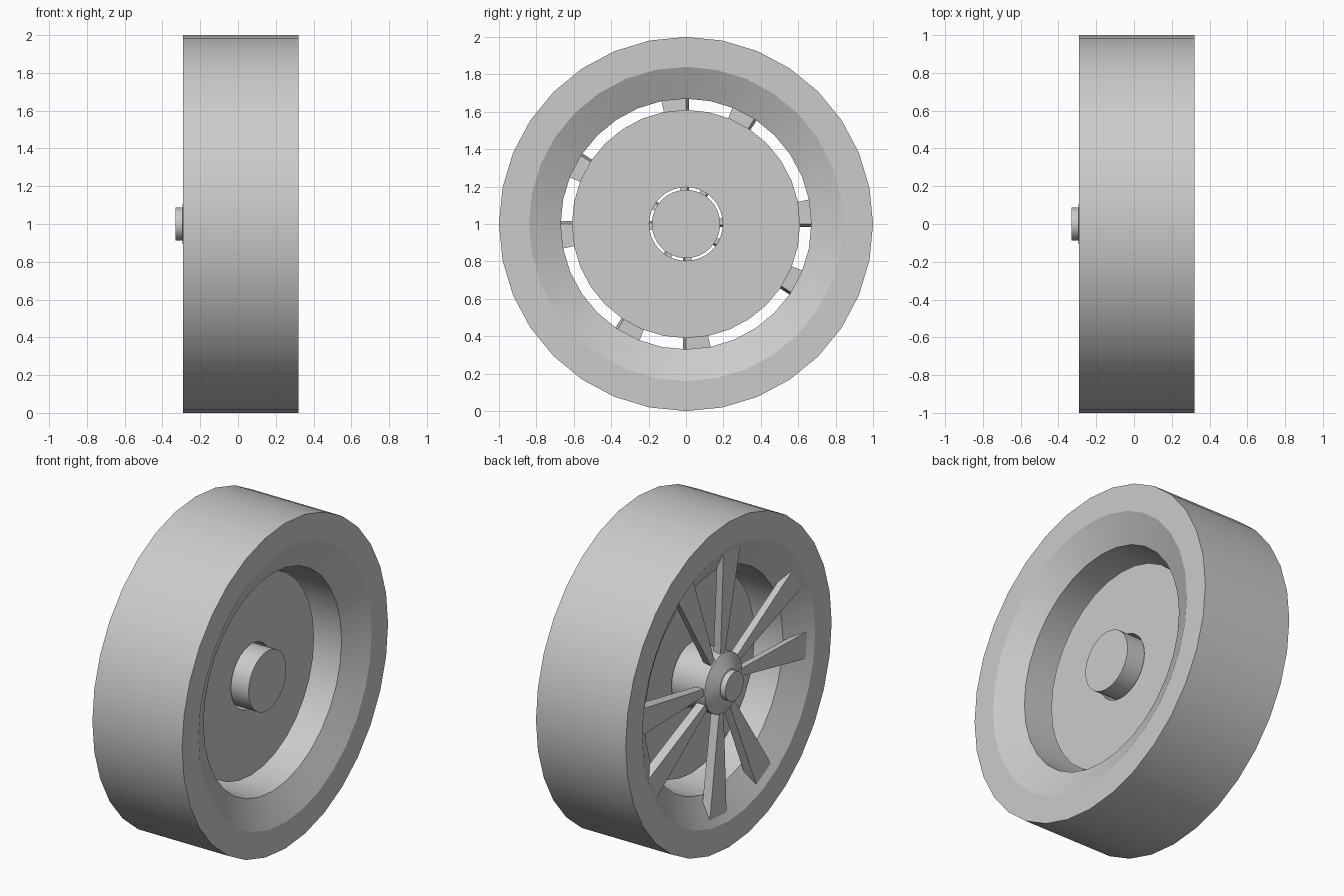
import bpy, bmesh
from math import radians, tau
from mathutils import Matrix, Vector

cube = bpy.data.objects.get("Cube")
if cube:
    bpy.data.objects.remove(cube)

grey = bpy.data.materials.new("plain_grey")
grey.use_nodes = True
colour = (0.6, 0.6, 0.6, 1)
grey.diffuse_color = colour
grey.node_tree.nodes["Principled BSDF"].inputs["Base Color"].default_value = colour

SIDES = 32
AXLE = Vector((0, 0, 1))


def finish(name, bm, smooth=True):
    bmesh.ops.recalc_face_normals(bm, faces=bm.faces)
    mesh = bpy.data.meshes.new(name)
    bm.to_mesh(mesh)
    bm.free()
    mesh.materials.append(grey)
    obj = bpy.data.objects.new(name, mesh)
    obj.location = AXLE
    bpy.context.collection.objects.link(obj)
    if smooth:
        bpy.ops.object.select_all(action="DESELECT")
        bpy.context.view_layer.objects.active = obj
        obj.select_set(True)
        bpy.ops.object.shade_smooth_by_angle(angle=radians(25))
    return obj


def lathe(name, profile, closed=True):
    """Turn (x, radius) points around the axle."""
    bm = bmesh.new()
    verts = [bm.verts.new((x, 0, r)) for x, r in profile]
    edges = [bm.edges.new(pair) for pair in zip(verts, verts[1:])]
    if closed:
        edges.append(bm.edges.new((verts[-1], verts[0])))
    bmesh.ops.spin(bm, geom=verts + edges, cent=(0, 0, 0), axis=(1, 0, 0),
                   angle=tau, steps=SIDES, use_merge=True)
    bmesh.ops.remove_doubles(bm, verts=bm.verts, dist=0.0005)
    finish(name, bm)


# Tyre and rim in one ring, with sloped lips into the barrel
lathe("tyre_and_rim", [(-0.29, 1), (0.32, 1), (0.32, 0.84), (0.235, 0.67),
                       (-0.19, 0.67), (-0.29, 0.84)])

# Thick brake disc with a clearance hole
lathe("brake_disc", [(-0.04, 0.61), (0.09, 0.61), (0.09, 0.197), (-0.04, 0.197)])

# Hub barrel with a sloped nose and small centre cap
lathe("hub", [(0.2, 0), (0.2, 0.183), (-0.255, 0.183), (-0.295, 0.1),
              (-0.295, 0.088), (-0.33, 0.088), (-0.33, 0)], closed=False)


# Tapered spokes, in four pairs
def spoke(name, angle):
    bm = bmesh.new()
    root = [(-0.245, 0.015, 0.16), (-0.245, -0.025, 0.16),
            (-0.19, -0.025, 0.16), (-0.19, 0.005, 0.16)]
    tip = [(-0.265, 0.015, 0.80), (-0.265, -0.148, 0.79),
           (-0.21, -0.14, 0.70), (-0.21, 0.0, 0.71)]
    a = [bm.verts.new(p) for p in root]
    b = [bm.verts.new(p) for p in tip]
    bm.faces.new(a)
    bm.faces.new(b)
    for i in range(4):
        j = (i + 1) % 4
        bm.faces.new((a[i], a[j], b[j], b[i]))
    bm.transform(Matrix.Rotation(-angle, 4, "X"))
    finish(name, bm, smooth=False)


for quarter in range(4):
    for side, lean in (("a", 0), ("b", 33)):
        spoke(f"spoke_{quarter + 1}{side}", radians(90 * quarter + lean))
